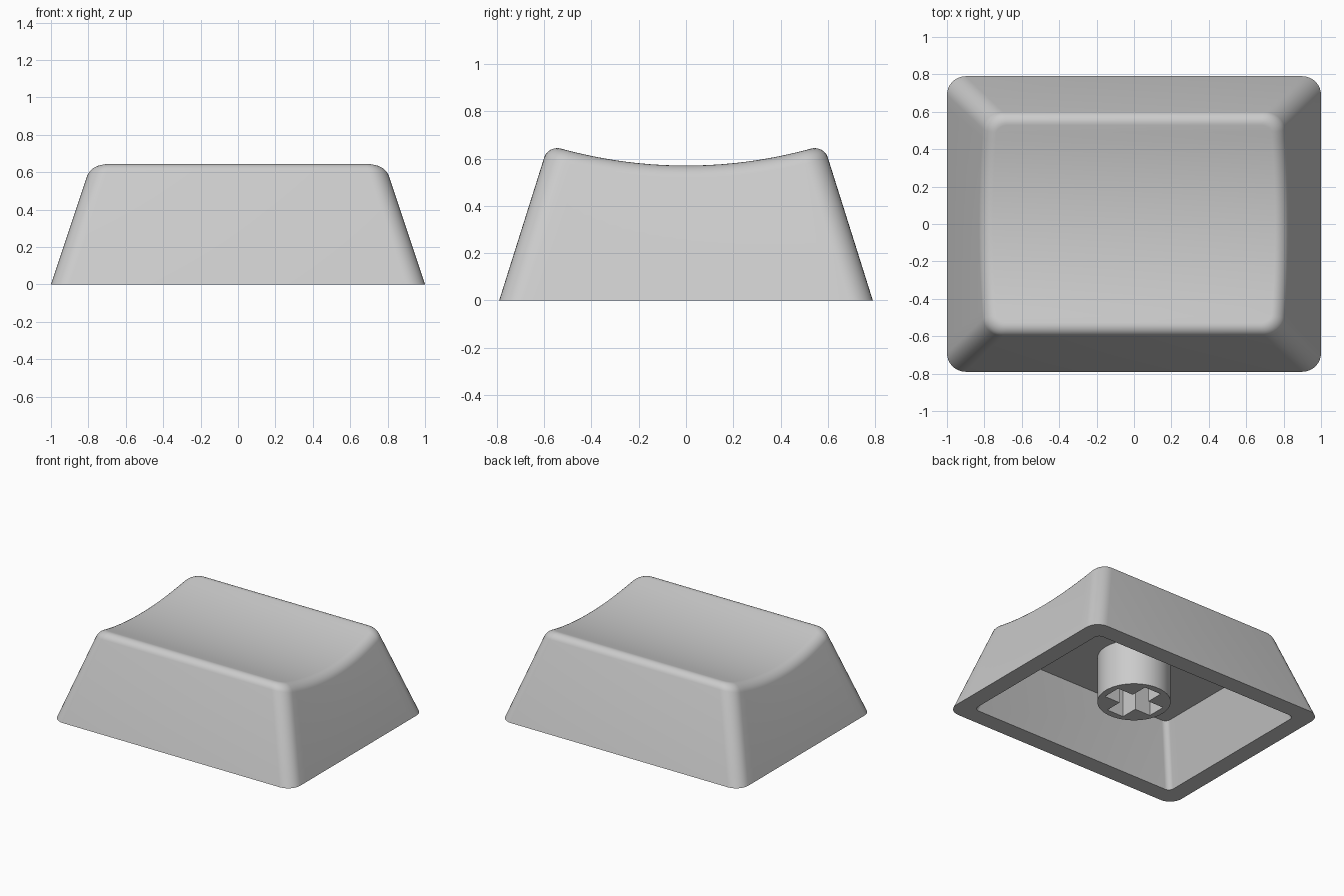
import bpy, bmesh, math
from mathutils import Vector

if "Cube" in bpy.data.objects:
    bpy.data.objects.remove(bpy.data.objects["Cube"])

grey = bpy.data.materials.new("light grey plastic")
grey.diffuse_color = (0.6, 0.6, 0.6, 1)
grey.use_nodes = True
grey.node_tree.nodes["Principled BSDF"].inputs["Base Color"].default_value = grey.diffuse_color

ARC, SIDE = 8, 20          # corner and side subdivisions
COUNT = 2 * (ARC + 1) + SIDE - 1
SLOPE_X, SLOPE_Y = 0.333, 0.315
FILLET, WALL, CEILING = 0.055, 0.131, 0.43


def outline_point(i, hx, hy, r):
    """Point i on the right half of a rounded rectangle, front to back."""
    if i <= ARC:
        a = math.radians(-90 + 90 * i / ARC)
        return hx - r + r * math.cos(a), -(hy - r) + r * math.sin(a)
    if i < ARC + SIDE:
        return hx, (hy - r) * (2 * (i - ARC) / SIDE - 1)
    a = math.radians(90 * (i - ARC - SIDE) / ARC)
    return hx - r + r * math.cos(a), hy - r + r * math.sin(a)


def wall_point(i, z, inset=0.0, r=0.1):
    x, y = outline_point(i, 1 - inset - SLOPE_X * z, 0.79 - inset - SLOPE_Y * z, r)
    return Vector((x, y, z))


def dish(y, radius=1.98):
    return 0.57 + radius - math.sqrt(radius * radius - y * y)


def finish(bm, name):
    bmesh.ops.recalc_face_normals(bm, faces=bm.faces)
    mesh = bpy.data.meshes.new(name)
    bm.to_mesh(mesh)
    bm.free()
    mesh.materials.append(grey)
    obj = bpy.data.objects.new(name, mesh)
    bpy.context.collection.objects.link(obj)
    bpy.ops.object.select_all(action='DESELECT')
    obj.select_set(True)
    bpy.context.view_layer.objects.active = obj
    bpy.ops.object.shade_smooth_by_angle(angle=math.radians(35))
    return obj


# Rounded rim where the sloped wall meets the dished top
STEPS = 6
rim = [[] for _ in range(STEPS + 1)]
for i in range(COUNT):
    z = 0.6
    for _ in range(12):
        z = dish(wall_point(i, z).y)
    corner = wall_point(i, z)
    low = wall_point(i, z - FILLET * 0.95)
    high = wall_point(i, z, FILLET, 0.1 - FILLET)
    high.z = dish(high.y)
    for k in range(STEPS + 1):
        t = k / STEPS
        a, b, c = (1 - t) ** 2, 1.4 * t * (1 - t), t * t
        rim[k].append((low * a + corner * b + high * c) / (a + b + c))

# Cap shell: ceiling, inner wall, bottom edge, outer wall, rim, dished top
halves = [[wall_point(i, CEILING, WALL, 0.04) for i in range(COUNT)],
          [wall_point(i, 0, WALL, 0.04) for i in range(COUNT)],
          [wall_point(i, 0) for i in range(COUNT)]] + rim
bm = bmesh.new()
rings = []
for half in halves:
    right = [bm.verts.new(p) for p in half]
    left = [bm.verts.new((-p.x, p.y, p.z)) for p in half]
    rings.append(right + left[::-1])
n = 2 * COUNT
for lower, upper in zip(rings, rings[1:]):
    for i in range(n):
        j = (i + 1) % n
        bm.faces.new((lower[i], lower[j], upper[j], upper[i]))
for ring in (rings[0], rings[-1]):
    for i in range(COUNT - 1):
        bm.faces.new((ring[i], ring[i + 1], ring[n - 2 - i], ring[n - 1 - i]))
finish(bm, "cap_shell")

# Stem: round post with a cross-shaped socket
bm = bmesh.new()
a, w = 0.2, 0.07
cross = [(a, -w), (a, w), (w, w), (w, a), (-w, a), (-w, w),
         (-a, w), (-a, -w), (-w, -w), (-w, -a), (w, -a), (w, -w)]
circle = [(0.25 * math.cos(math.tau * k / 64), 0.25 * math.sin(math.tau * k / 64))
          for k in range(64)]
edges = []
for loop in (circle, cross):
    vs = [bm.verts.new((x, y, 0.087)) for x, y in loop]
    edges += [bm.edges.new((vs[k], vs[(k + 1) % len(vs)])) for k in range(len(vs))]
bmesh.ops.triangle_fill(bm, edges=edges, use_beauty=True)
res = bmesh.ops.extrude_face_region(bm, geom=bm.faces[:], use_keep_orig=True)
bmesh.ops.translate(bm, vec=(0, 0, CEILING + 0.01 - 0.087),
                    verts=[g for g in res["geom"] if isinstance(g, bmesh.types.BMVert)])
finish(bm, "stem")
